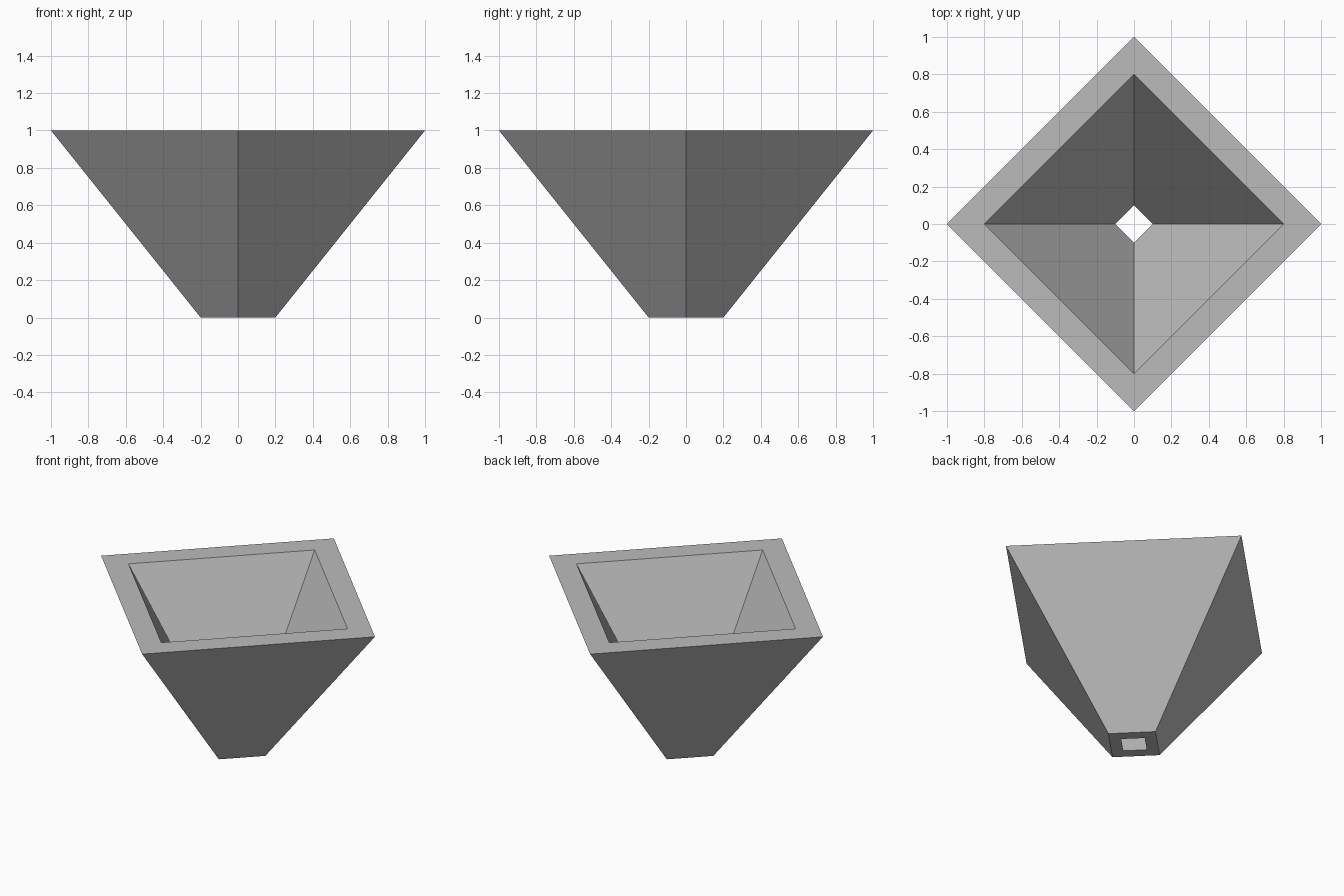
import bpy, bmesh
from math import cos, sin, pi

# Remove the default object
cube = bpy.data.objects.get("Cube")
if cube:
    bpy.data.objects.remove(cube, do_unlink=True)

# Single grey material
GREY = (0.5, 0.5, 0.5, 1.0)
grey = bpy.data.materials.new("plain_grey")
grey.use_nodes = True
grey.diffuse_color = GREY
grey.node_tree.nodes["Principled BSDF"].inputs["Base Color"].default_value = GREY

SIDES = 4
# Closed wall section (radius, height): outer bottom, outer top, inner top, inner bottom
SECTION = [(0.2, 0), (1, 1), (0.8, 1), (0.1, 0)]

# Sweep the wall section round the four corners of the hopper
bm = bmesh.new()
rings = [[bm.verts.new((r * cos(2 * pi * i / SIDES), r * sin(2 * pi * i / SIDES), z))
          for i in range(SIDES)] for r, z in SECTION]
for k, ring in enumerate(rings):
    above = rings[(k + 1) % len(rings)]
    for i in range(SIDES):
        j = (i + 1) % SIDES
        bm.faces.new((ring[i], ring[j], above[j], above[i]))
bmesh.ops.recalc_face_normals(bm, faces=bm.faces)

mesh = bpy.data.meshes.new("hopper_funnel")
bm.to_mesh(mesh)
bm.free()
mesh.materials.append(grey)
hopper = bpy.data.objects.new("hopper_funnel", mesh)
bpy.context.collection.objects.link(hopper)
